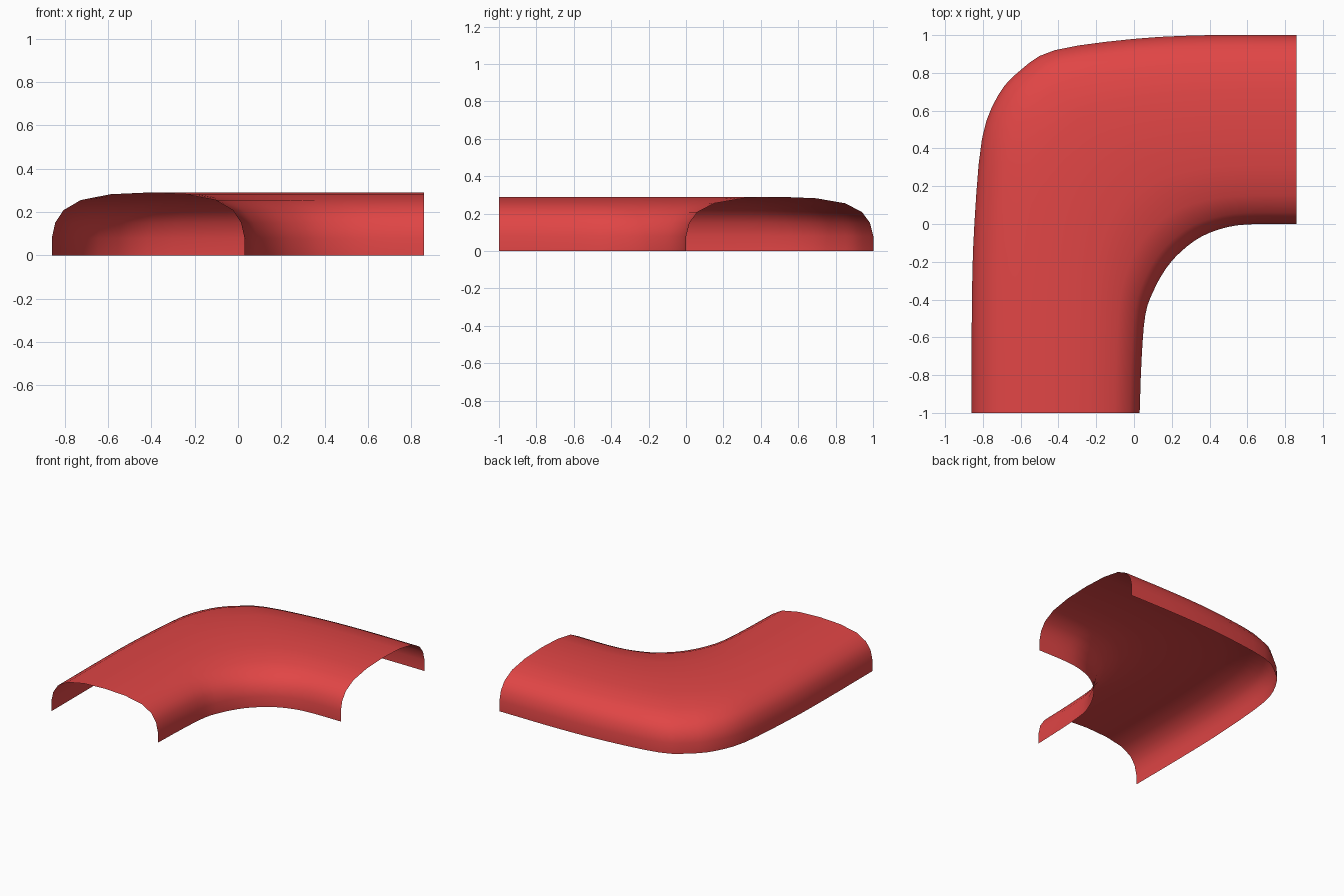
import bpy
import bmesh
from mathutils import Vector

if "Cube" in bpy.data.objects:
    bpy.data.objects.remove(bpy.data.objects["Cube"])

# Half cross-section: (fraction of half width, height), rim to crown
HALF = [(1, 0), (1, 0.08), (0.965, 0.15), (0.88, 0.208),
        (0.70, 0.255), (0.39, 0.282), (0, 0.29)]
PROFILE = [(-u, z) for u, z in HALF] + HALF[-2::-1]

# Matching rim points along the outside and the inside of the bend
OUTER = [(-.86, -1), (-.858, -.4), (-.845, 0), (-.805, .45), (-.72, .68),
         (-.6, .815), (-.42, .92), (0, .98), (.4, 1), (.86, 1)]
INNER = [(.03, -1), (.04, -.72), (.06, -.48), (.105, -.35), (.17, -.235),
         (.25, -.145), (.36, -.065), (.5, -.015), (.65, 0), (.86, 0)]


def smooth_path(points, steps=3):
    """Catmull-Rom curve through the points, ends kept in place."""
    p = [Vector(q) for q in points]
    p = [2 * p[0] - p[1]] + p + [2 * p[-1] - p[-2]]
    out = []
    for a, b, c, d in zip(p, p[1:], p[2:], p[3:]):
        for i in range(steps):
            t = i / steps
            out.append(0.5 * (2 * b + (c - a) * t
                              + (2 * a - 5 * b + 4 * c - d) * t ** 2
                              + (3 * b - a - 3 * c + d) * t ** 3))
    return out + [p[-2]]


# Loft the open channel between the two rims
bm = bmesh.new()
rows = []
for o, i in zip(smooth_path(OUTER), smooth_path(INNER)):
    mid, half = (o + i) / 2, (i - o) / 2
    rows.append([bm.verts.new((*(mid + half * u), z)) for u, z in PROFILE])
for r, s in zip(rows, rows[1:]):
    for k in range(len(PROFILE) - 1):
        f = bm.faces.new((r[k], r[k + 1], s[k + 1], s[k]))
        f.smooth = True
bm.normal_update()
if sum(f.normal.z for f in bm.faces) < 0:
    bmesh.ops.reverse_faces(bm, faces=bm.faces[:])

mesh = bpy.data.meshes.new("curved_channel")
bm.to_mesh(mesh)
bm.free()
channel = bpy.data.objects.new("curved_channel", mesh)
bpy.context.collection.objects.link(channel)

# Red finish
red = bpy.data.materials.new("red")
red.diffuse_color = (0.75, 0.06, 0.06, 1)
red.use_nodes = True
red.node_tree.nodes["Principled BSDF"].inputs["Base Color"].default_value = red.diffuse_color
mesh.materials.append(red)
